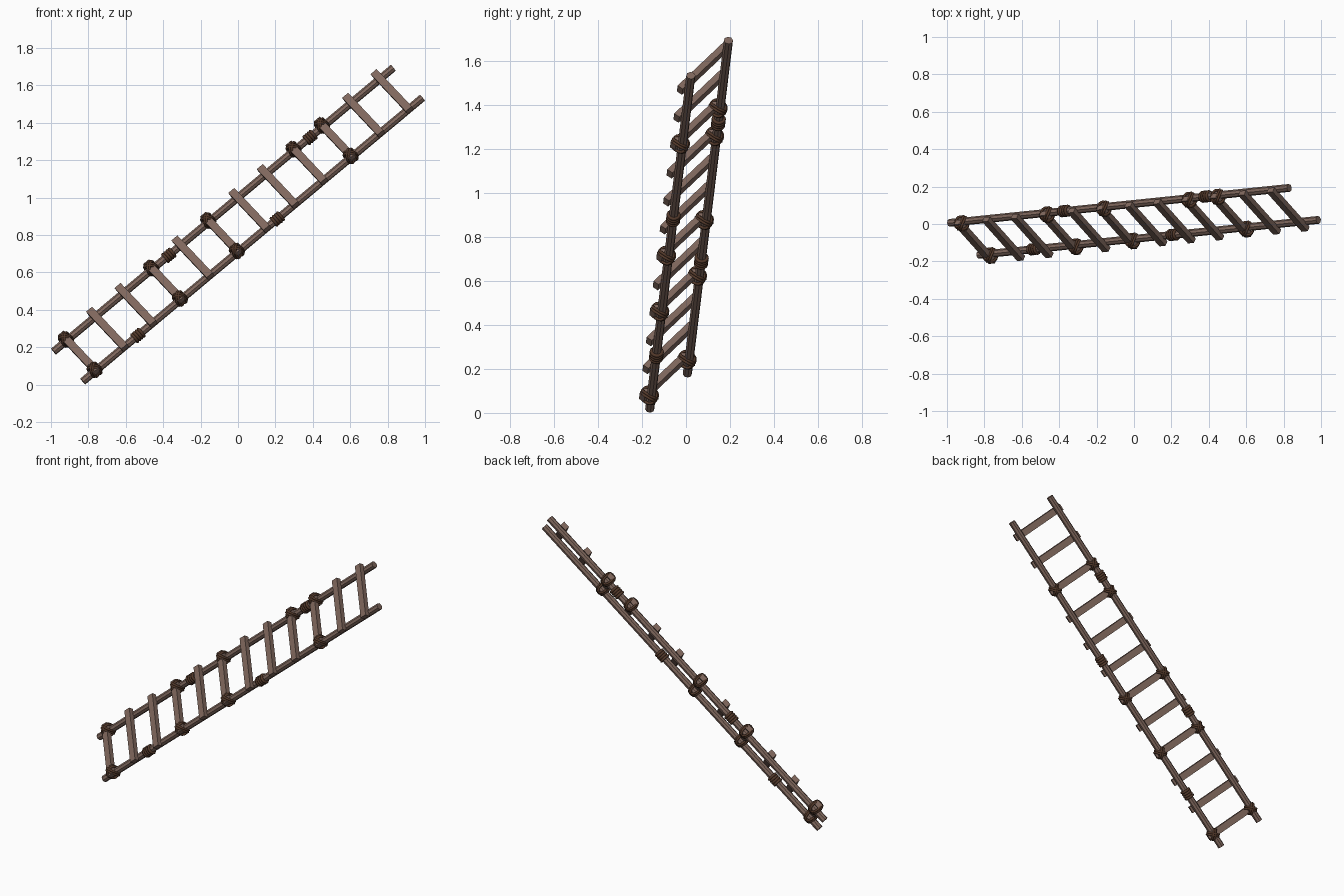
import bpy, bmesh, math
from mathutils import Vector, Matrix

if "Cube" in bpy.data.objects:
    bpy.data.objects.remove(bpy.data.objects["Cube"])


def material(name, rgb):
    m = bpy.data.materials.new(name)
    m.diffuse_color = (*rgb, 1)
    m.use_nodes = True
    m.node_tree.nodes["Principled BSDF"].inputs["Base Color"].default_value = m.diffuse_color
    return m


wood = material("weathered wood", (0.216, 0.138, 0.110))
rope = material("dark rope", (0.085, 0.040, 0.023))

# Ladder frame: D along the rails, E from upper rail to lower rail, N out of the front
A0, A1 = Vector((-0.986, 0.006, 0.177)), Vector((0.83, 0.193, 1.694))
B0, B1 = Vector((-0.83, -0.165, 0.017)), Vector((0.986, 0.022, 1.534))
LENGTH = (A1 - A0).length
D = (A1 - A0).normalized()
E = (B0 - A0)
E = (E - D * E.dot(D)).normalized()
N = E.cross(D).normalized()
SPREAD = (B0 - A0).dot(E)
MID = (A0 + B0) / 2
R = 0.021                      # rail radius
RUNG_W, RUNG_T, RUNG_L = 0.042, 0.030, 0.345
RUNG_OFF = 0.029               # rung centre in front of the rail centre


def make(name, bm, mat, smooth=False):
    bmesh.ops.recalc_face_normals(bm, faces=bm.faces)
    me = bpy.data.meshes.new(name)
    bm.to_mesh(me)
    bm.free()
    me.materials.append(mat)
    for p in me.polygons:
        p.use_smooth = smooth
    ob = bpy.data.objects.new(name, me)
    bpy.context.collection.objects.link(ob)
    return ob


def frame(x, y, z, loc):
    m = Matrix((x, y, z)).transposed().to_4x4()
    m.translation = loc
    return m


def loop_tube(bm, centre, u, v, ru, rv, r, steps=20, sides=6, power=1.0):
    """Closed rope ring in the plane of u and v."""
    w = u.cross(v).normalized()
    rings = []
    for i in range(steps):
        a = 2 * math.pi * i / steps
        c, s = math.cos(a), math.sin(a)
        pc = math.copysign(abs(c) ** power, c)
        ps = math.copysign(abs(s) ** power, s)
        p = centre + u * (ru * pc) + v * (rv * ps)
        out = (u * c + v * s).normalized()
        rings.append([bm.verts.new(p + (out * math.cos(b) + w * math.sin(b)) * r)
                      for b in (2 * math.pi * k / sides for k in range(sides))])
    for i in range(steps):
        p, q = rings[i], rings[(i + 1) % steps]
        for k in range(sides):
            j = (k + 1) % sides
            bm.faces.new((p[k], p[j], q[j], q[k]))


# Rails
for name, a, b in (("upper_rail", A0, A1), ("lower_rail", B0, B1)):
    bm = bmesh.new()
    bmesh.ops.create_cone(bm, cap_ends=True, segments=8, radius1=R, radius2=R,
                          depth=LENGTH, matrix=frame(E, N, D, (a + b) / 2))
    make(name, bm, wood)

# Rungs, laid on the front of the rails
T0, STEP = 0.09, 0.1988


def rung_t(k):
    return T0 + STEP * k


def rail_point(side, t):
    return MID + D * (t + (A0 - MID).dot(D) * -side) + E * (side * SPREAD / 2)


for k in range(12):
    c = MID + D * rung_t(k) + N * RUNG_OFF
    bm = bmesh.new()
    bmesh.ops.create_cube(bm, size=1, matrix=frame(D, E, N, c)
                          @ Matrix.Diagonal((RUNG_W, RUNG_L, RUNG_T, 1)))
    make(f"rung_{k + 1}", bm, wood)

# Crossed rope lashings at some of the joints
for side, ks in ((-1, (0, 3, 5, 8, 9)), (1, (0, 3, 5, 9))):
    for k in ks:
        c = MID + D * rung_t(k) + E * (side * SPREAD / 2) + N * 0.012
        bm = bmesh.new()
        for s in (-1, 1):
            u = (D + E * s).normalized()
            for shift in (-0.006, 0.006):
                loop_tube(bm, c + u.cross(N) * shift, u, N, 0.034, 0.037, 0.007, power=0.75)
        make("rope_lashing", bm, rope, True)

# Rope wraps around the rails between rungs
for side, xs in ((-1, (-0.37, 0.385)), (1, (-0.535, 0.21))):
    start = A0 if side < 0 else B0
    for x in xs:
        c = start + D * ((x - start.x) / D.x)
        bm = bmesh.new()
        for i in range(4):
            loop_tube(bm, c + D * (i - 1.5) * 0.015, E, N, 0.024, 0.024, 0.0085)
        make("rope_wrap", bm, rope, True)
